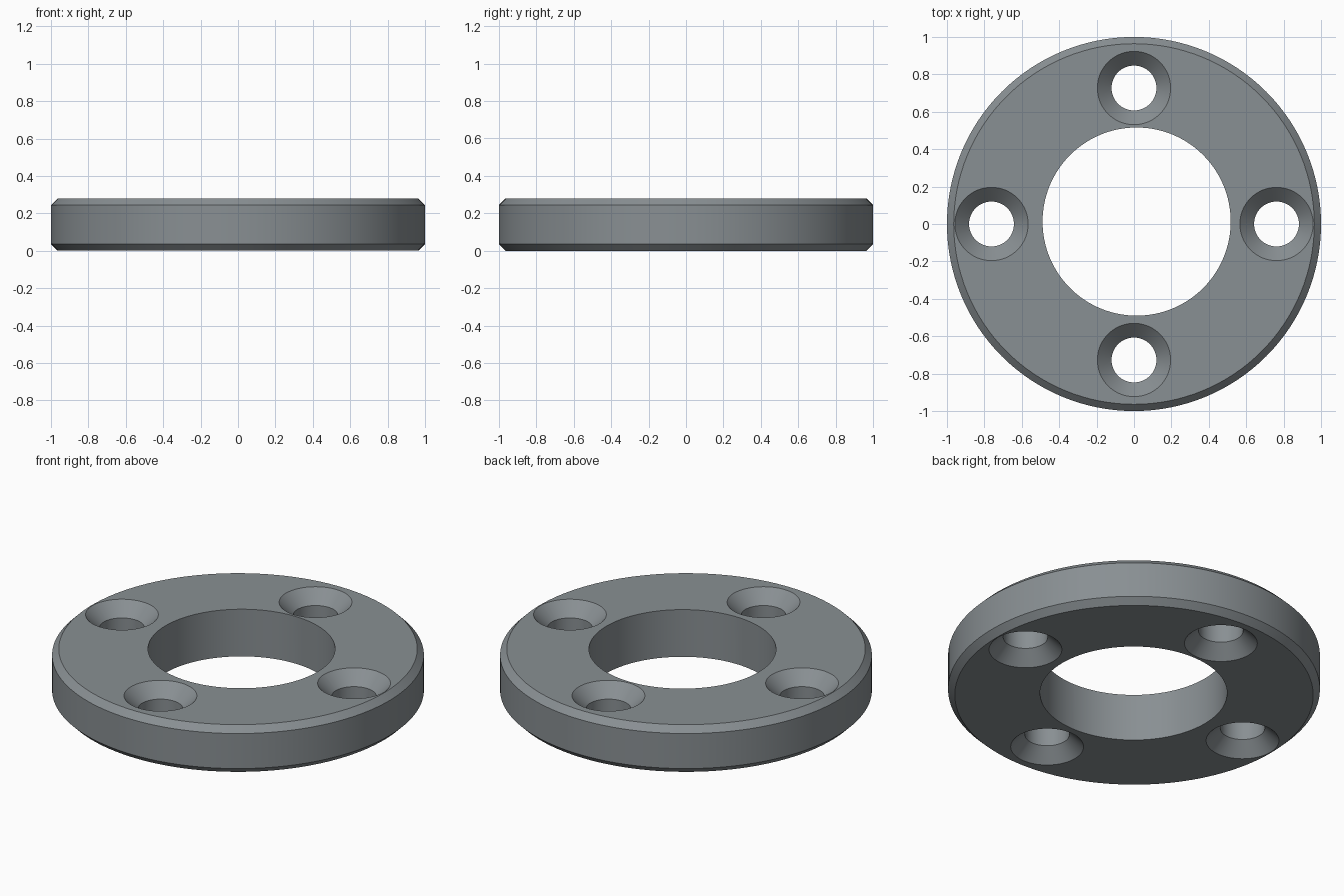
import bpy, bmesh, math

if "Cube" in bpy.data.objects:
    bpy.data.objects.remove(bpy.data.objects["Cube"])

H = 0.28            # ring thickness
CHAMFER = 0.036     # outer edge chamfer
BORE_R = 0.503
HOLE_R, SINK_R = 0.12, 0.196
SINK_DEPTH = SINK_R - HOLE_R
OVER = 0.01         # how far cutters reach past the faces


def add_turned(bm, profile, centre=(0, 0), segments=96):
    """Add a closed solid of revolution from (radius, z) points, bottom to top."""
    rings = []
    for r, z in profile:
        rings.append([bm.verts.new((centre[0] + r * math.cos(math.tau * i / segments),
                                    centre[1] + r * math.sin(math.tau * i / segments), z))
                      for i in range(segments)])
    for low, high in zip(rings, rings[1:]):
        for i in range(segments):
            j = (i + 1) % segments
            bm.faces.new((low[i], low[j], high[j], high[i]))
    bm.faces.new(rings[0][::-1])
    bm.faces.new(rings[-1])


def make_object(name, bm):
    mesh = bpy.data.meshes.new(name)
    bm.to_mesh(mesh)
    bm.free()
    obj = bpy.data.objects.new(name, mesh)
    bpy.context.collection.objects.link(obj)
    return obj


steel = bpy.data.materials.new("steel_grey")
steel.use_nodes = True
colour = (0.25, 0.277, 0.292, 1)
steel.diffuse_color = colour
steel.node_tree.nodes["Principled BSDF"].inputs["Base Color"].default_value = colour

# Disc with both rims chamfered
bm = bmesh.new()
add_turned(bm, [(1 - CHAMFER, 0), (1, CHAMFER), (1, H - CHAMFER), (1 - CHAMFER, H)], segments=128)
ring = make_object("flange_ring", bm)
ring.data.materials.append(steel)

# Cutter: slightly off-centre bore and four holes countersunk on both faces
bm = bmesh.new()
add_turned(bm, [(BORE_R, -OVER), (BORE_R, H + OVER)], (0.014, 0.013), 128)
sink = [(SINK_R + OVER, -OVER), (HOLE_R, SINK_DEPTH),
        (HOLE_R, H - SINK_DEPTH), (SINK_R + OVER, H + OVER)]
for centre in ((0.762, 0), (-0.762, 0), (0, 0.727), (0, -0.727)):
    add_turned(bm, sink, centre, 64)
cutter = make_object("hole_cutter", bm)
cutter.data.materials.append(steel)
cutter.hide_render = True

# Cut the holes, then drop the cutter
cut = ring.modifiers.new("holes", 'BOOLEAN')
cut.operation = 'DIFFERENCE'
cut.solver = 'EXACT'
cut.object = cutter
bpy.ops.object.select_all(action='DESELECT')
ring.select_set(True)
bpy.context.view_layer.objects.active = ring
bpy.ops.object.modifier_apply(modifier=cut.name)
bpy.data.objects.remove(cutter)

bpy.ops.object.shade_smooth_by_angle(angle=math.radians(30))
